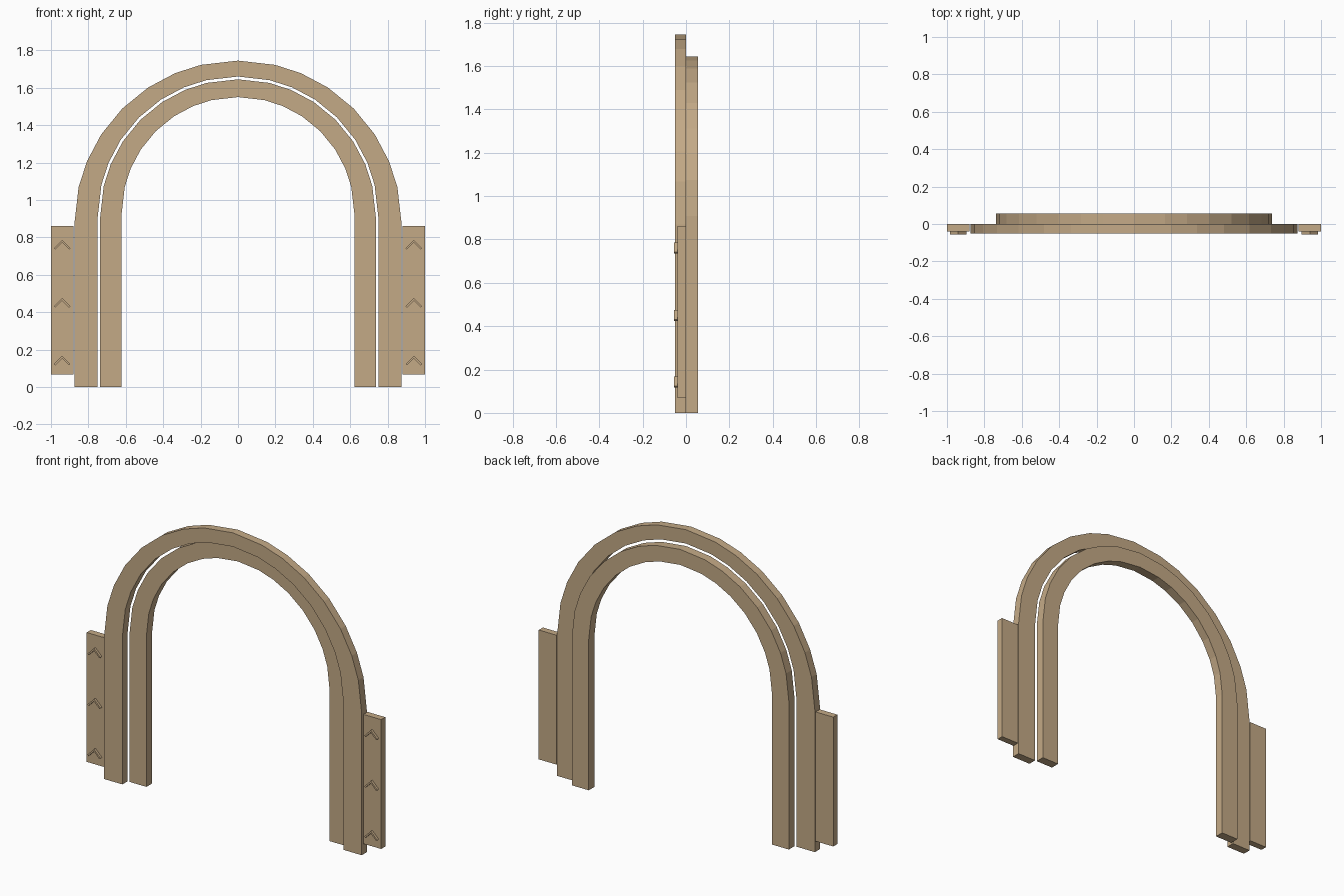
import bpy
import bmesh
from math import sin, cos, radians

if "Cube" in bpy.data.objects:
    bpy.data.objects.remove(bpy.data.objects["Cube"])

wood = bpy.data.materials.new("tan_wood")
wood.diffuse_color = (0.55, 0.40, 0.24, 1)
wood.use_nodes = True
wood.node_tree.nodes["Principled BSDF"].inputs["Base Color"].default_value = wood.diffuse_color

# Facet angles of each half round arch, 16 sides in total
QUARTER = [0, 13.1, 22.6, 33.3, 45]
HALF = QUARTER + [90 - a for a in QUARTER[-2::-1]]
ANGLES = HALF + [180 - a for a in HALF[-2::-1]]


def arch_line(radius, top):
    """Leg, round head, leg: from right foot to left foot."""
    spring = top - radius
    head = [(radius * cos(radians(a)), spring + radius * sin(radians(a))) for a in ANGLES]
    return [(radius, 0)] + head + [(-radius, 0)]


def extrude(name, outlines, y0, y1):
    """Solid made of XZ outlines extruded from y0 to y1."""
    bm = bmesh.new()
    for pts in outlines:
        face = bm.faces.new([bm.verts.new((x, y0, z)) for x, z in pts])
        new = bmesh.ops.extrude_face_region(bm, geom=[face])["geom"]
        verts = [g for g in new if isinstance(g, bmesh.types.BMVert)]
        bmesh.ops.translate(bm, verts=verts, vec=(0, y1 - y0, 0))
    bmesh.ops.recalc_face_normals(bm, faces=bm.faces)
    mesh = bpy.data.meshes.new(name)
    bm.to_mesh(mesh)
    bm.free()
    mesh.materials.append(wood)
    obj = bpy.data.objects.new(name, mesh)
    bpy.context.collection.objects.link(obj)
    return obj


def arch(name, outer, inner, y0, y1):
    return extrude(name, [arch_line(*outer) + arch_line(*inner)[::-1]], y0, y1)


# Front and back arches: (radius, top height) of outer and inner edge
arch("front_arch", (0.875, 1.745), (0.75, 1.66), -0.05, 0)
arch("back_arch", (0.737, 1.645), (0.622, 1.55), 0, 0.055)

# Side panels with three raised chevrons each
for side, s in (("left", -1), ("right", 1)):
    x0, x1 = s * 0.88, s * 1.0
    extrude(side + "_panel", [[(x0, 0.068), (x1, 0.068), (x1, 0.862), (x0, 0.862)]], -0.04, 0)
    chevrons = []
    for z in (0.786, 0.475, 0.167):
        shape = [(0, 0), (0.044, -0.044), (0.037, -0.051), (0, -0.014),
                 (-0.037, -0.051), (-0.044, -0.044)]
        chevrons.append([(s * 0.94 + x, z + dz) for x, dz in shape])
    extrude(side + "_chevrons", chevrons, -0.055, -0.039)
